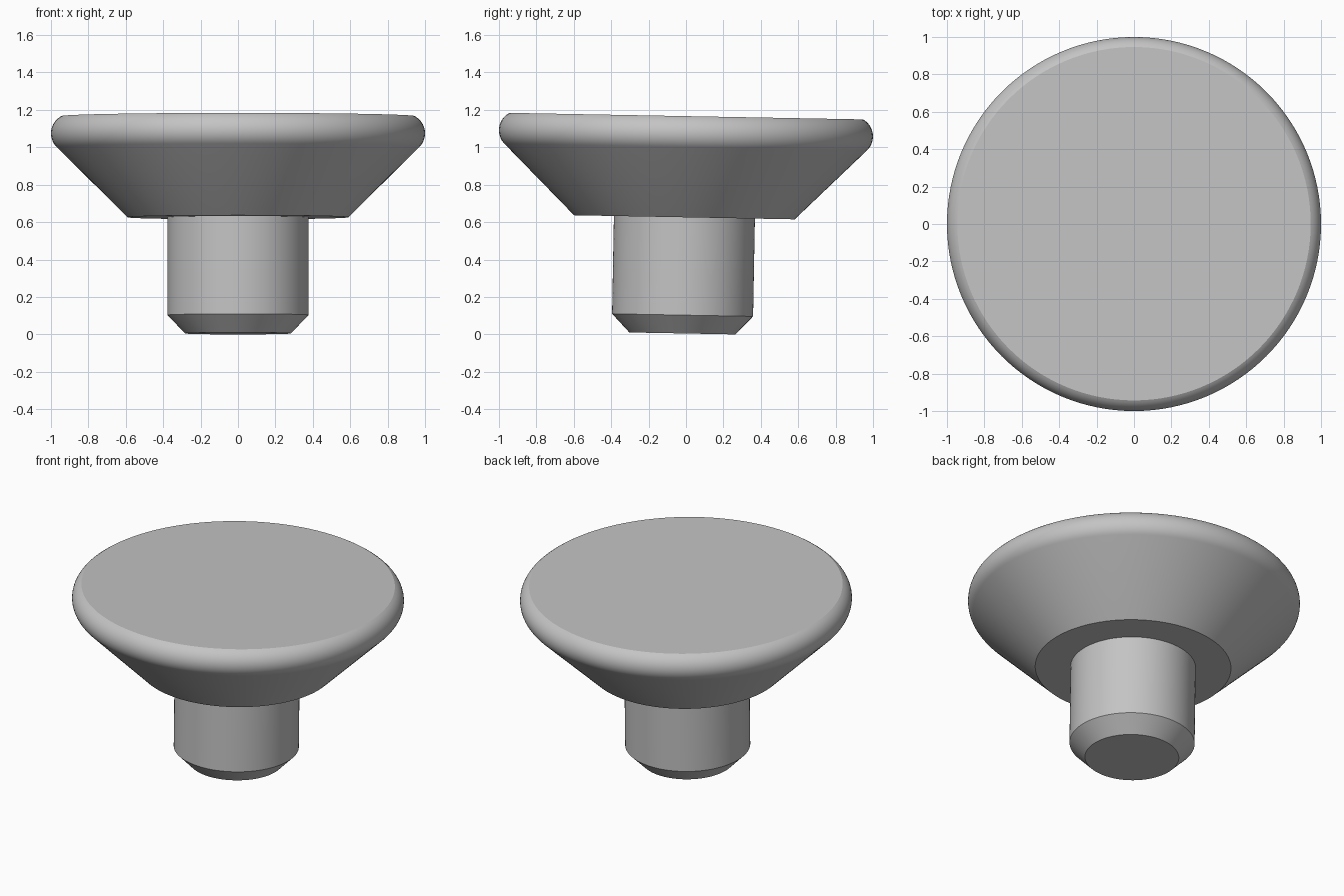
import bpy
import bmesh
from math import sin, cos, radians, pi

if "Cube" in bpy.data.objects:
    bpy.data.objects.remove(bpy.data.objects["Cube"], do_unlink=True)

SIDES = 128
TILT = radians(-1.06)
BASE = (0, -0.02, 0.005)

# Grey material
grey = bpy.data.materials.new("plain grey")
grey.use_nodes = True
colour = (0.55, 0.55, 0.55, 1)
grey.diffuse_color = colour
grey.node_tree.nodes["Principled BSDF"].inputs["Base Color"].default_value = colour


def lathe(name, profile, cap_start=False, cap_end=False):
    """Turn a (radius, height) profile, listed upwards, around the z axis."""
    bm = bmesh.new()
    rings = []
    for r, z in profile:
        angles = [2 * pi * i / SIDES for i in range(SIDES)]
        rings.append([bm.verts.new((r * cos(a), r * sin(a), z)) for a in angles])
    for low, high in zip(rings, rings[1:]):
        for i in range(SIDES):
            j = (i + 1) % SIDES
            bm.faces.new((low[i], low[j], high[j], high[i]))
    if cap_start:
        bm.faces.new(rings[0][::-1])
    if cap_end:
        bm.faces.new(rings[-1])
    mesh = bpy.data.meshes.new(name)
    bm.to_mesh(mesh)
    bm.free()
    mesh.materials.append(grey)
    obj = bpy.data.objects.new(name, mesh)
    bpy.context.collection.objects.link(obj)
    obj.location = BASE
    obj.rotation_euler.x = TILT
    bpy.ops.object.select_all(action="DESELECT")
    obj.select_set(True)
    bpy.context.view_layer.objects.active = obj
    bpy.ops.object.shade_smooth_by_angle(angle=radians(20))
    return obj


# Stem with a chamfered lower end
SEAT = 0.621
STEM = 0.377
lathe("stem", [(0.283, 0), (STEM, 0.098), (STEM, SEAT)], cap_start=True)

# Conical head with a rounded rim and a flat top
RIM = 0.104
rim_arc = []
for i in range(17):
    a = radians(-45 + 107 * i / 16)
    rim_arc.append((1 - RIM + RIM * cos(a), 1.07 + RIM * sin(a)))
lathe("head", [(STEM, SEAT), (0.59, SEAT)] + rim_arc, cap_end=True)
